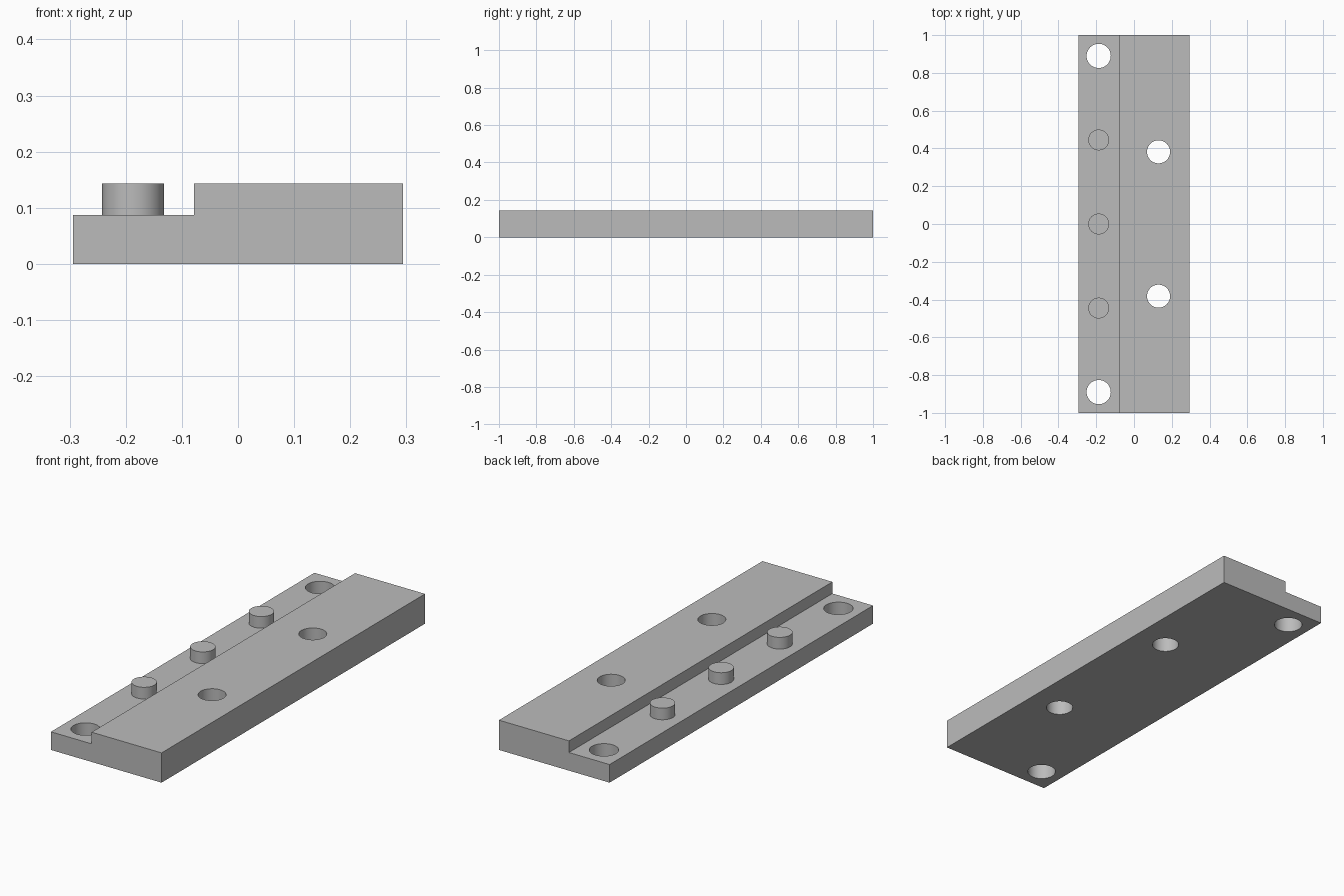
import bpy
import bmesh
import math

cube = bpy.data.objects.get("Cube")
if cube:
    bpy.data.objects.remove(cube, do_unlink=True)

HALF_W, HALF_L = 0.294, 1.0
STEP_X, LOW_Z, TOP_Z = -0.078, 0.087, 0.143
ROW_X = -0.187

grey = bpy.data.materials.new("plain grey")
grey.use_nodes = True
colour = (0.5, 0.5, 0.5, 1)
grey.diffuse_color = colour
grey.node_tree.nodes["Principled BSDF"].inputs["Base Color"].default_value = colour


def add_object(name, bm):
    bmesh.ops.recalc_face_normals(bm, faces=bm.faces)
    mesh = bpy.data.meshes.new(name)
    bm.to_mesh(mesh)
    bm.free()
    mesh.materials.append(grey)
    obj = bpy.data.objects.new(name, mesh)
    bpy.context.collection.objects.link(obj)
    return obj


def cylinder(name, x, y, radius, z0, z1):
    bm = bmesh.new()
    bmesh.ops.create_cone(bm, cap_ends=True, segments=64, radius1=radius,
                          radius2=radius, depth=z1 - z0)
    bmesh.ops.translate(bm, verts=bm.verts, vec=(x, y, (z0 + z1) / 2))
    return add_object(name, bm)


def smooth(obj):
    bpy.ops.object.select_all(action="DESELECT")
    obj.select_set(True)
    bpy.context.view_layer.objects.active = obj
    bpy.ops.object.shade_smooth_by_angle(angle=math.radians(30))


# Stepped plate: side profile extruded along its length
profile = [(-HALF_W, 0), (HALF_W, 0), (HALF_W, TOP_Z),
           (STEP_X, TOP_Z), (STEP_X, LOW_Z), (-HALF_W, LOW_Z)]
bm = bmesh.new()
end = bm.faces.new([bm.verts.new((x, -HALF_L, z)) for x, z in profile])
grown = bmesh.ops.extrude_face_region(bm, geom=[end], use_keep_orig=True)
moved = [v for v in grown["geom"] if isinstance(v, bmesh.types.BMVert)]
bmesh.ops.translate(bm, verts=moved, vec=(0, 2 * HALF_L, 0))
plate = add_object("stepped_plate", bm)

# Through holes: a pair at the ledge ends, a pair in the raised part
for x, y, radius in ((ROW_X, 0.89, 0.064), (0.13, 0.382, 0.061)):
    for side in (-1, 1):
        cutter = cylinder("hole_cutter", x, side * y, radius, -0.1, 0.3)
        cutter.hide_render = True
        cut = plate.modifiers.new("hole", "BOOLEAN")
        cut.operation = "DIFFERENCE"
        cut.solver = "EXACT"
        cut.object = cutter
        bpy.context.view_layer.objects.active = plate
        bpy.ops.object.modifier_apply(modifier=cut.name)
        bpy.data.objects.remove(cutter, do_unlink=True)
smooth(plate)

# Row of round pegs standing on the ledge
for name, y in (("front_peg", -0.445), ("middle_peg", 0), ("back_peg", 0.445)):
    smooth(cylinder(name, ROW_X, y, 0.055, LOW_Z, TOP_Z))
